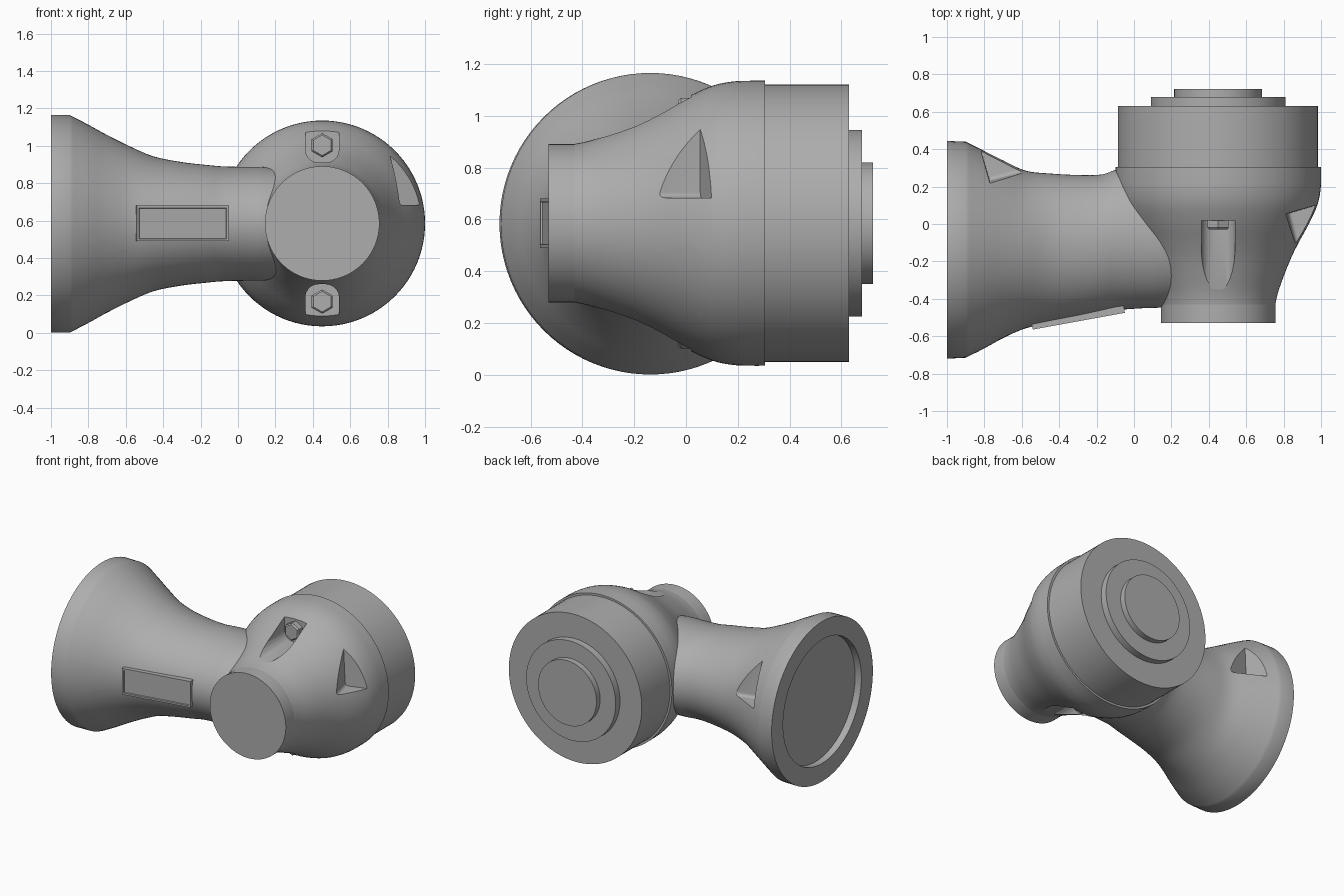
import bpy, bmesh, math
from mathutils import Vector, Matrix

if "Cube" in bpy.data.objects:
    bpy.data.objects.remove(bpy.data.objects["Cube"])

grey = bpy.data.materials.new("machine_grey")
grey.use_nodes = True
COLOR = (0.42, 0.42, 0.42, 1)
grey.diffuse_color = COLOR
grey.node_tree.nodes["Principled BSDF"].inputs["Base Color"].default_value = COLOR

X, Y, Z = Vector((1, 0, 0)), Vector((0, 1, 0)), Vector((0, 0, 1))
HX, HZ = 0.45, 0.585      # head axis
ARM_Y, ARM_Z = -0.138, 0.583  # arm axis at the flange


def finish(bm, name):
    bmesh.ops.recalc_face_normals(bm, faces=bm.faces)
    mesh = bpy.data.meshes.new(name)
    bm.to_mesh(mesh)
    bm.free()
    mesh.materials.append(grey)
    obj = bpy.data.objects.new(name, mesh)
    bpy.context.collection.objects.link(obj)
    return obj


def smooth(obj, angle=28):
    bpy.ops.object.select_all(action="DESELECT")
    obj.select_set(True)
    bpy.context.view_layer.objects.active = obj
    bpy.ops.object.shade_smooth_by_angle(angle=math.radians(angle))


def loft(name, rings, u, v, sides=96):
    """Skin elliptical rings given as (centre, radius along u, radius along v)."""
    bm = bmesh.new()
    loops = []
    for c, ru, rv in rings:
        angles = [math.tau * i / sides for i in range(sides)]
        loops.append([bm.verts.new(c + u * ru * math.cos(a) + v * rv * math.sin(a)) for a in angles])
    for a, b in zip(loops, loops[1:]):
        for i in range(sides):
            j = (i + 1) % sides
            bm.faces.new((a[i], a[j], b[j], b[i]))
    bm.faces.new(loops[0])
    bm.faces.new(loops[-1])
    return finish(bm, name)


def cutter(name, origin, along, out, up, size, bevel, centred=False):
    """Bevelled, sheared box that grows from the origin along three directions."""
    bm = bmesh.new()
    bmesh.ops.create_cube(bm, size=1)
    shift = Vector((0.5, 0.5, 0 if centred else 0.5))
    for vert in bm.verts:
        vert.co = Vector([(vert.co[i] + shift[i]) * size[i] for i in range(3)])
    floor_edges = [e for e in bm.edges if all(abs(p.co.y) < 1e-5 for p in e.verts)
                   and abs(e.verts[0].co.z - e.verts[1].co.z) < 1e-5]
    bmesh.ops.bevel(bm, geom=floor_edges, offset=bevel, segments=5, profile=0.5, affect="EDGES")
    m = Matrix((along, out, up)).transposed().to_4x4()
    bm.transform(Matrix.Translation(origin) @ m)
    obj = finish(bm, name)
    obj.hide_render = True
    obj.hide_set(True)
    return obj


def carve(obj, cutters):
    for c in cutters:
        mod = obj.modifiers.new("pocket", "BOOLEAN")
        mod.operation, mod.solver, mod.object = "DIFFERENCE", "EXACT", c
    deps = bpy.context.evaluated_depsgraph_get()
    mesh = bpy.data.meshes.new_from_object(obj.evaluated_get(deps))
    obj.modifiers.clear()
    obj.data = mesh
    for c in cutters:
        bpy.data.objects.remove(c)


def blend(rows, steps=4):
    """Catmull-Rom refinement of profile rows."""
    result = []
    for i in range(len(rows) - 1):
        p = [Vector(rows[max(0, min(len(rows) - 1, i + k))]) for k in (-1, 0, 1, 2)]
        for s in range(steps):
            t = s / steps
            result.append(0.5 * (2 * p[1] + (p[2] - p[0]) * t
                                 + (2 * p[0] - 5 * p[1] + 4 * p[2] - p[3]) * t * t
                                 + (3 * p[1] - p[0] - 3 * p[2] + p[3]) * t ** 3))
    return result + [Vector(rows[-1])]


def side_pocket(origin, along, out, up):
    return cutter("pocket_cutter", origin, along + out * 0.25, out - along * 0.3,
                  up - out * 0.05, (0.32, 0.4, 0.45), 0.02)


# Flared arm: x, front y, back y, half height
flare = blend([(-0.9, -0.715, 0.44, 0.582), (-0.8, -0.665, 0.39, 0.53),
               (-0.7, -0.61, 0.34, 0.475), (-0.58, -0.558, 0.285, 0.415),
               (-0.45, -0.532, 0.27, 0.36), (-0.3, -0.505, 0.262, 0.33),
               (-0.17, -0.478, 0.265, 0.315), (-0.08, -0.46, 0.295, 0.307),
               (0.05, -0.45, 0.305, 0.304), (0.16, -0.445, 0.3, 0.302),
               (0.45, -0.41, 0.29, 0.28)])
rings = [(Vector((x, ARM_Y, ARM_Z)), r, r) for x, r in ((-0.95, 0.45), (-1, 0.45), (-1, 0.582))]
rings += [(Vector((x, (f + b) / 2, ARM_Z)), (b - f) / 2, r) for x, f, b, r in flare]
arm = loft("flared_arm", rings, Y, Z)
carve(arm, [side_pocket(Vector((-0.77, ARM_Y, ARM_Z)) + Y * sy * 0.37 + Z * sz * 0.098, X, Y * sy, Z * sz)
            for sy in (-1, 1) for sz in (-1, 1)])
smooth(arm)

# Bulged head, turned about the cross axis: y, radius
bulge = blend([(-0.43, 0.306), (-0.35, 0.325), (-0.2, 0.382), (-0.1, 0.43), (0, 0.485),
               (0.1, 0.53), (0.18, 0.547), (0.25, 0.55), (0.305, 0.55)])
head = loft("joint_head", [(Vector((HX, y, HZ)), r, r) for y, r in bulge], X, Z)
pockets = [side_pocket(Vector((HX + 0.375, 0.055, HZ + s * 0.098)), -Y, X, Z * s) for s in (-1, 1)]
pockets += [cutter("bolt_cutter", Vector((HX, 0.02, HZ + s * 0.325)), -Y, Z * s, X,
                   (0.5, 0.4, 0.18), 0.07, True) for s in (-1, 1)]
carve(head, pockets)
smooth(head)

# Stacked discs on the head axis: name, start y, end y, radius
for name, y0, y1, r in (("front_cap", -0.53, -0.43, 0.306), ("motor_drum", 0.3, 0.63, 0.535),
                        ("output_ring", 0.62, 0.68, 0.36), ("output_hub", 0.67, 0.722, 0.235)):
    smooth(loft(name, [(Vector((HX, y, HZ)), r, r) for y in (y0, y1)], X, Z))

# Hex bolts in the upper and lower pockets
for name, s in (("upper_bolt", 1), ("lower_bolt", -1)):
    c = Vector((HX, 0, HZ + s * 0.418))
    loft(name, [(c + Y * 0.03, 0.065, 0.065), (c - Y * 0.02, 0.065, 0.065),
                (c - Y * 0.03, 0.055, 0.055)], Z, X, 6)

# Framed panel on the front of the arm
bm = bmesh.new()
bmesh.ops.create_cube(bm, size=1, matrix=Matrix.Diagonal((0.5, 0.06, 0.19, 1)))
front = [f for f in bm.faces if f.normal.y < -0.9]
bmesh.ops.inset_region(bm, faces=front, thickness=0.018, depth=0)
bmesh.ops.inset_region(bm, faces=front, thickness=0.004, depth=-0.008)
bm.transform(Matrix.Translation((-0.3, -0.49, 0.585)) @ Matrix.Rotation(0.18, 4, "Z"))
finish(bm, "front_panel")
